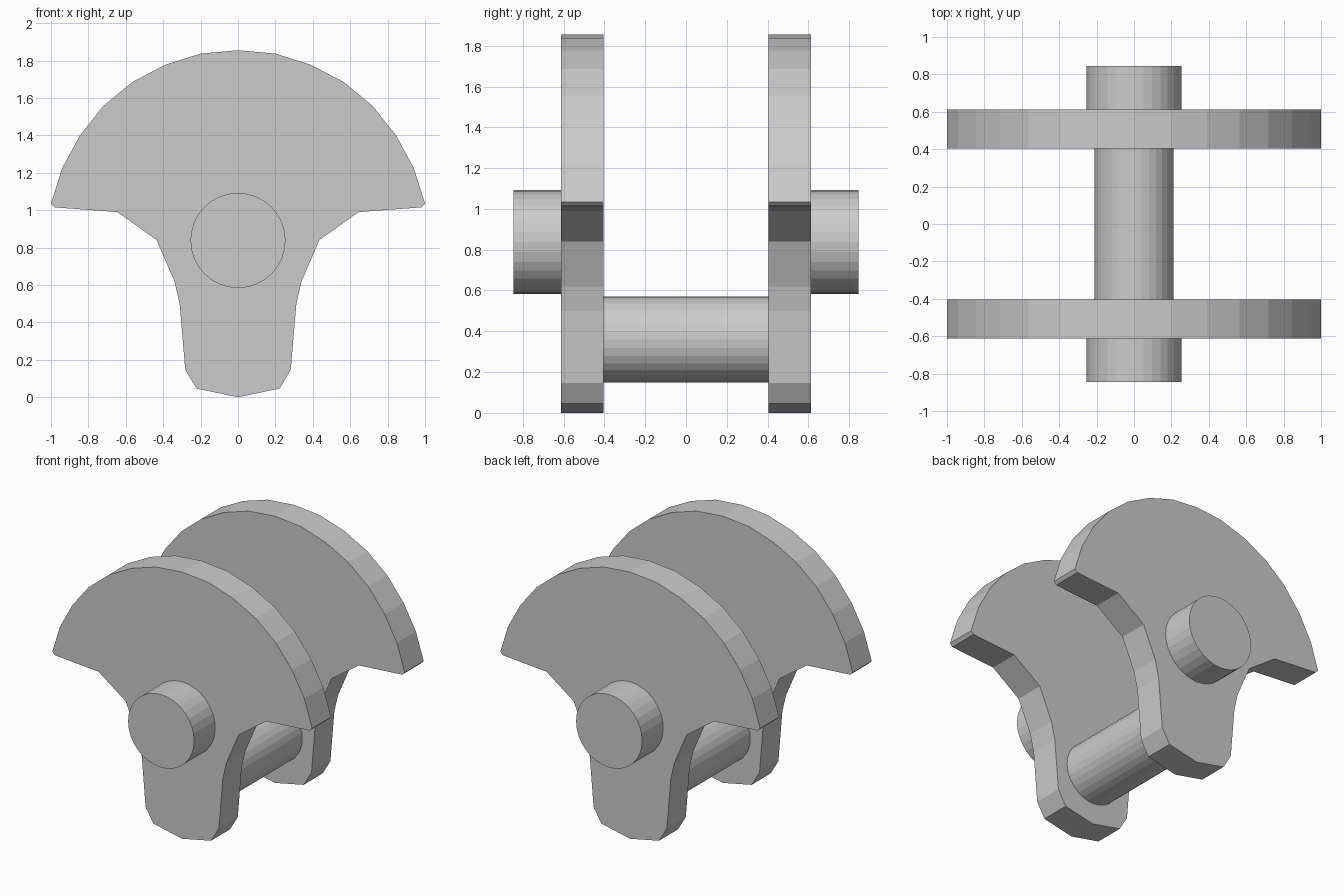
import bpy, bmesh
from math import pi

if "Cube" in bpy.data.objects:
    bpy.data.objects.remove(bpy.data.objects["Cube"])

# Right half of the counterweight web outline (x, z), top to bottom
HALF = [(0, 1.855), (0.2, 1.837), (0.39, 1.777), (0.565, 1.685), (0.72, 1.557),
        (0.845, 1.40), (0.94, 1.225), (1.0, 1.035), (0.98, 1.015), (0.645, 0.99),
        (0.435, 0.84), (0.34, 0.62), (0.312, 0.5), (0.282, 0.147), (0.222, 0.046), (0, 0)]
OUTLINE = HALF + [(-x, z) for x, z in reversed(HALF[1:-1])]
INNER, OUTER, END = 0.405, 0.613, 0.845


def web(name, y0, y1):
    """Extrude the mirrored outline from y0 to y1."""
    bm = bmesh.new()
    face = bm.faces.new([bm.verts.new((x, y0, z)) for x, z in OUTLINE])
    new = bmesh.ops.extrude_face_region(bm, geom=[face])["geom"]
    verts = [v for v in new if isinstance(v, bmesh.types.BMVert)]
    bmesh.ops.translate(bm, verts=verts, vec=(0, y1 - y0, 0))
    bmesh.ops.recalc_face_normals(bm, faces=bm.faces)
    mesh = bpy.data.meshes.new(name)
    bm.to_mesh(mesh)
    bm.free()
    bpy.context.collection.objects.link(bpy.data.objects.new(name, mesh))


def pin(name, radius, z, y0, y1):
    """Flat-shaded cylinder along y."""
    bpy.ops.mesh.primitive_cylinder_add(vertices=32, radius=radius, depth=y1 - y0,
                                        location=(0, (y0 + y1) / 2, z),
                                        rotation=(pi / 2, 0, 0))
    bpy.context.object.name = name


# Webs and outer journals, front and back
for side, s in (("front", -1), ("back", 1)):
    web(side + "_counterweight", *sorted((s * INNER, s * OUTER)))
    pin(side + "_journal", 0.254, 0.838, *sorted((s * OUTER, s * END)))

# Crank pin joining the webs
pin("crank_pin", 0.211, 0.36, -INNER, INNER)
